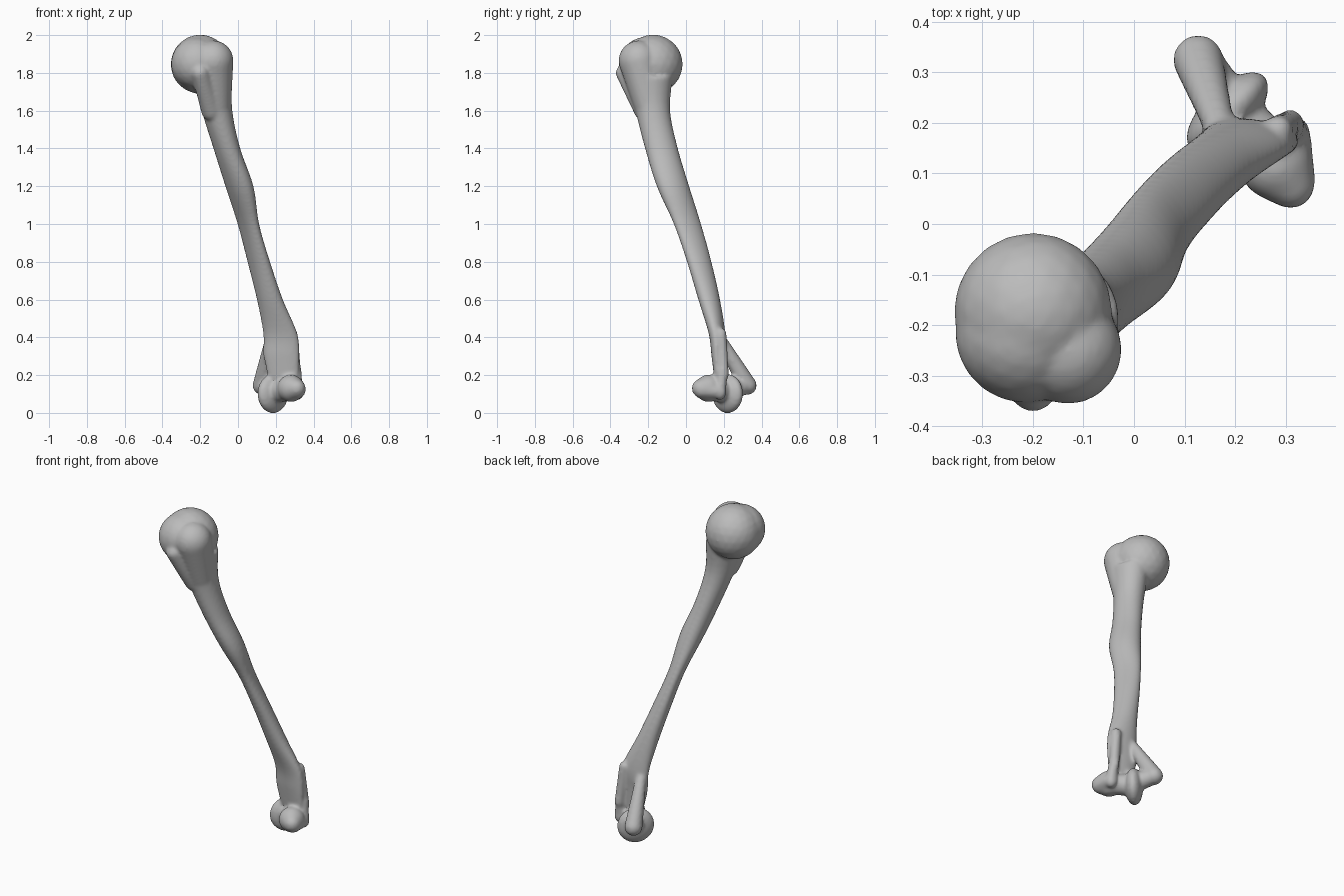
import bpy
import bmesh
import math
from mathutils import Vector, Matrix

default_cube = bpy.data.objects.get("Cube")
if default_cube:
    bpy.data.objects.remove(default_cube, do_unlink=True)

# One plain material for the whole bone
grey = bpy.data.materials.new("bone grey")
grey.use_nodes = True
colour = (0.5, 0.5, 0.5, 1)
grey.diffuse_color = colour
grey.node_tree.nodes["Principled BSDF"].inputs["Base Color"].default_value = colour

# Points of a unit ball, shared by every rounded part
pattern = bmesh.new()
bmesh.ops.create_icosphere(pattern, subdivisions=3, radius=1)
unit_ball = [vert.co.copy() for vert in pattern.verts]
pattern.free()

bm = bmesh.new()


def hull(points):
    """Wrap a closed skin around a cloud of points."""
    verts = [bm.verts.new(point) for point in points]
    bmesh.ops.convex_hull(bm, input=verts)


def ball_points(centre, radius):
    return [Vector(centre) + point * radius for point in unit_ball]


def ball(centre, radius):
    """Add a round ball."""
    hull(ball_points(centre, radius))


def bar(start, start_radius, end, end_radius):
    """Add a tapered, round-ended bar."""
    hull(ball_points(start, start_radius) + ball_points(end, end_radius))


def disc(centre, thickness, radius, axis):
    """Add a flattened ball whose short side lies along the axis."""
    turn = Vector(axis).to_track_quat("X", "Z").to_matrix()
    shape = turn @ Matrix.Diagonal((thickness, radius, radius))
    hull([Vector(centre) + shape @ point for point in unit_ball])


def spline(before, first, second, after, t):
    """Interpolate smoothly between two cross-sections."""
    result = []
    for a, b, c, d in zip(before, first, second, after):
        slope_in, slope_out = (c - a) / 2, (d - b) / 2
        bend = 3 * (c - b) - 2 * slope_in - slope_out
        twist = 2 * (b - c) + slope_in + slope_out
        result.append(b + slope_in * t + bend * t * t + twist * t ** 3)
    return result


def loft(sections, sides=32, steps=5):
    """Skin a closed tube through slanted oval cross-sections."""
    rows = []
    last = len(sections) - 1
    for i in range(last):
        near = [sections[min(max(i + k, 0), last)] for k in (-1, 0, 1, 2)]
        rows += [spline(*near, step / steps) for step in range(steps)]
    rows.append(sections[-1])
    rings = []
    for z, left, right, front, back, slant in rows:
        ring = []
        for side in range(sides):
            angle = math.tau * side / sides
            x = (left + right) / 2 + (right - left) / 2 * math.cos(angle)
            y = (front + back) / 2 + (back - front) / 2 * math.cos(angle - math.acos(slant))
            ring.append(bm.verts.new((x, y, z)))
        rings.append(ring)
    for low, high in zip(rings, rings[1:]):
        for side in range(sides):
            after = (side + 1) % sides
            bm.faces.new((low[side], low[after], high[after], high[side]))
    bm.faces.new(rings[0][::-1])
    bm.faces.new(rings[-1])


# Shaft: height, left, right, front, back, slant of the oval
loft([
    (0.18, 0.16, 0.32, 0.15, 0.20, -0.4),
    (0.3, 0.135, 0.325, 0.135, 0.205, -0.3),
    (0.42, 0.133, 0.315, 0.12, 0.208, -0.2),
    (0.6, 0.10, 0.238, 0.065, 0.18, -0.2),
    (0.8, 0.05, 0.17, 0.005, 0.135, -0.35),
    (1.0, -0.002, 0.112, -0.065, 0.08, -0.45),
    (1.2, -0.067, 0.082, -0.155, 0.017, -0.25),
    (1.4, -0.13, 0.012, -0.217, -0.043, -0.1),
    (1.6, -0.192, -0.03, -0.268, -0.084, 0),
    (1.78, -0.23, -0.03, -0.31, -0.07, 0),
])

# Rounded head and the two tubercles beside it
ball((-0.2, -0.174, 1.846), 0.157)
ball((-0.215, -0.215, 1.85), 0.14)
bar((-0.131, -0.25, 1.865), 0.107, (-0.112, -0.19, 1.6), 0.075)
bar((-0.2, -0.325, 1.8), 0.047, (-0.14, -0.22, 1.6), 0.055)

# Inner column ending in the inner knob
bar((0.17, 0.19, 0.38), 0.03, (0.127, 0.325, 0.145), 0.05)
bar((0.127, 0.325, 0.145), 0.045, (0.19, 0.22, 0.12), 0.055)

# Outer column with a flat outer edge
bar((0.285, 0.185, 0.42), 0.03, (0.31, 0.2, 0.2), 0.027)
bar((0.31, 0.195, 0.23), 0.026, (0.315, 0.18, 0.1), 0.032)
bar((0.315, 0.18, 0.11), 0.035, (0.31, 0.085, 0.125), 0.05)

# Joint rollers: spool, bridge and outer roller
disc((0.185, 0.22, 0.102), 0.05, 0.105, (1, -1, 0))
bar((0.19, 0.215, 0.11), 0.06, (0.28, 0.13, 0.125), 0.06)
bar((0.28, 0.12, 0.13), 0.073, (0.31, 0.078, 0.13), 0.048)

# Drop the points left inside the hulls
loose = [vert for vert in bm.verts if not vert.link_faces]
bmesh.ops.delete(bm, geom=loose, context="VERTS")
bmesh.ops.recalc_face_normals(bm, faces=bm.faces[:])

mesh = bpy.data.meshes.new("arm_bone")
bm.to_mesh(mesh)
bm.free()
mesh.materials.append(grey)
bone = bpy.data.objects.new("arm_bone", mesh)
bpy.context.collection.objects.link(bone)

# Fuse the parts into one skin and soften the joins
fuse = bone.modifiers.new("fuse", "REMESH")
fuse.mode = "VOXEL"
fuse.voxel_size = 0.009
fuse.use_smooth_shade = True
soften = bone.modifiers.new("soften", "SMOOTH")
soften.factor = 0.5
soften.iterations = 8
